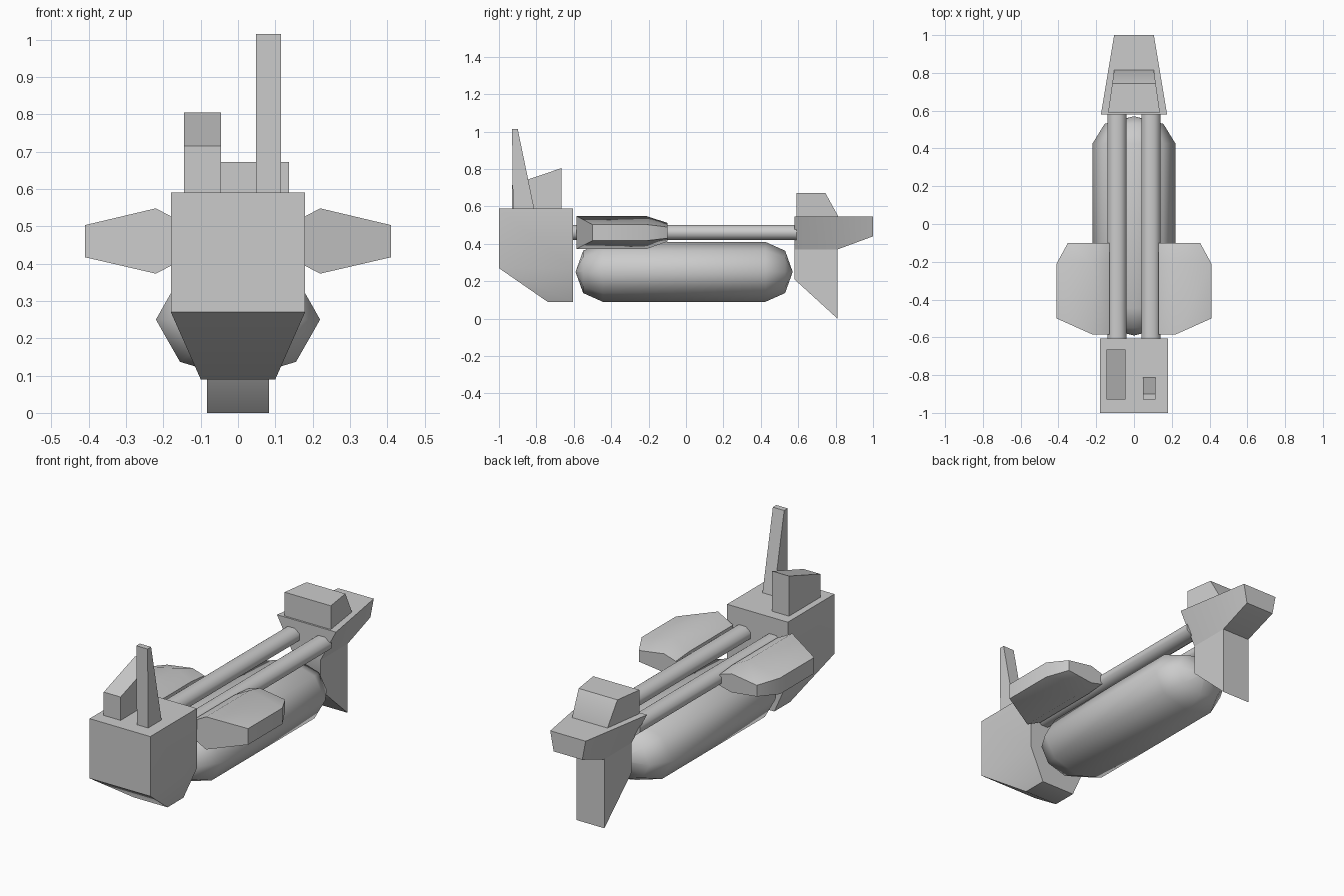
import bpy, bmesh
from math import radians, cos, sin, pi

if "Cube" in bpy.data.objects:
    bpy.data.objects.remove(bpy.data.objects["Cube"])


def finish(name, bm, angle=50):
    """Turn a bmesh into a named, smooth-shaded object."""
    bmesh.ops.remove_doubles(bm, verts=bm.verts, dist=0.0005)
    bmesh.ops.recalc_face_normals(bm, faces=bm.faces)
    me = bpy.data.meshes.new(name)
    bm.to_mesh(me)
    bm.free()
    ob = bpy.data.objects.new(name, me)
    bpy.context.collection.objects.link(ob)
    bpy.ops.object.select_all(action='DESELECT')
    ob.select_set(True)
    bpy.context.view_layer.objects.active = ob
    bpy.ops.object.shade_smooth_by_angle(angle=radians(angle))
    return ob


def loft(name, rings, angle=50):
    """Skin a list of equal-length point rings and cap both ends."""
    bm = bmesh.new()
    vs = [[bm.verts.new(p) for p in r] for r in rings]
    n = len(vs[0])
    for a, b in zip(vs, vs[1:]):
        for i in range(n):
            j = (i + 1) % n
            bm.faces.new((a[i], a[j], b[j], b[i]))
    bm.faces.new(vs[0])
    bm.faces.new(vs[-1][::-1])
    return finish(name, bm, angle)


def sym(y, half):
    """Closed symmetric ring at y from (x, z) points of the right half."""
    return [(x, y, z) for x, z in half] + [(-x, y, z) for x, z in half[::-1]]


def mirror(ob):
    m = ob.modifiers.new("mirror", 'MIRROR')
    m.use_axis[0] = True


def oct_ring(cx, y, cz, rx, rz, turn=0.0):
    return [(cx + rx * cos(turn + i * pi / 4), y, cz + rz * sin(turn + i * pi / 4))
            for i in range(8)]


# Front hull: side profile with a raked, narrowing underside
bm = bmesh.new()
rows = [
    [(-0.18, -1, 0.59), (-0.18, -1, 0.27), (-0.10, -0.74, 0.09),
     (-0.10, -0.605, 0.09), (-0.18, -0.605, 0.27), (-0.18, -0.605, 0.59)],
]
rows.append([(-x, y, z) for x, y, z in rows[0]])
L, R = [[bm.verts.new(p) for p in r] for r in rows]
for i in range(6):
    j = (i + 1) % 6
    bm.faces.new((L[i], L[j], R[j], R[i]))
for s in (L, R):
    bm.faces.new((s[0], s[1], s[4], s[5]))
    bm.faces.new((s[1], s[2], s[3], s[4]))
finish("front_hull", bm)

# Long eight-sided tank with rounded ends
tank = []
for y, k in ((-0.59, 0.01), (-0.55, 0.707), (-0.445, 1),
             (0.425, 1), (0.53, 0.707), (0.57, 0.01)):
    tank.append(oct_ring(0, y, 0.25, 0.22 * k, 0.16 * k))
loft("tank", tank, 60)

# Twin rails joining the two ends
s = 1 / cos(pi / 8)
rail = loft("rail", [oct_ring(0.09, y, 0.46, 0.05 * s, 0.04 * s, pi / 8)
                     for y in (-0.61, 0.59)], 60)
mirror(rail)

# Side pods: chamfered six-sided bodies
front = [(0.13, -0.585, 0.50), (0.22, -0.585, 0.548), (0.41, -0.50, 0.503),
         (0.41, -0.50, 0.417), (0.22, -0.585, 0.373), (0.13, -0.585, 0.42)]
middle = [(x, -0.21, z) for x, _, z in front]
back = [(0.13, -0.10, 0.49), (0.20, -0.10, 0.512), (0.35, -0.10, 0.49),
        (0.35, -0.10, 0.43), (0.20, -0.10, 0.412), (0.13, -0.10, 0.43)]
pod = loft("side_pod", [front, middle, back])
mirror(pod)

# Rear head: flared deck with an overhang
loft("rear_head", [
    sym(0.58, [(0.175, 0.545), (0.083, 0.37)]),
    sym(0.81, [(0.137, 0.545), (0.083, 0.37)]),
    sym(1.0, [(0.105, 0.545), (0.085, 0.44)]),
])

# Rear keel fin below the head
loft("keel_fin", [
    sym(0.58, [(0.083, 0.38), (0.083, 0.21)]),
    sym(0.81, [(0.083, 0.38), (0.083, 0.0)]),
])

# Cabin on the head
loft("cabin", [
    sym(0.59, [(0.137, 0.672), (0.137, 0.54)]),
    sym(0.745, [(0.115, 0.672), (0.115, 0.54)]),
    sym(0.815, [(0.105, 0.545), (0.105, 0.54)]),
])


def side_prism(name, x0, x1, profile):
    """Extrude a (y, z) profile across x."""
    loft(name, [[(x, y, z) for y, z in profile] for x in (x0, x1)])


# Slanted funnel and tapering mast on the front hull
side_prism("funnel", -0.145, -0.045,
           [(-0.93, 0.58), (-0.665, 0.58), (-0.665, 0.805), (-0.93, 0.715)])
side_prism("mast", 0.048, 0.115,
           [(-0.925, 0.58), (-0.81, 0.58), (-0.9, 1.015), (-0.93, 1.015)])
